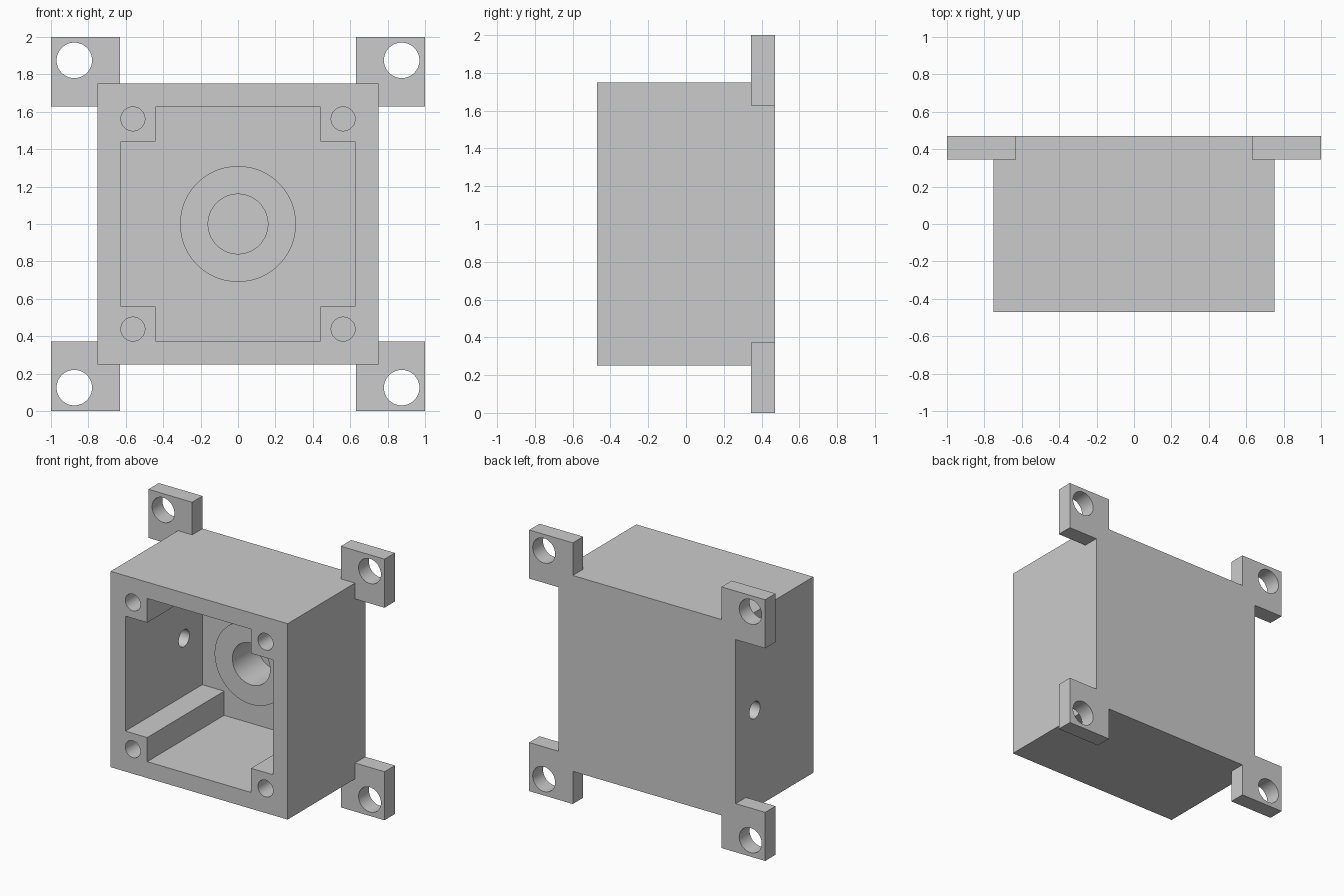
import bpy, bmesh, math

if "Cube" in bpy.data.objects:
    bpy.data.objects.remove(bpy.data.objects["Cube"])

BACK, FRONT, FLOOR = 0.47, -0.47, 0.46


def rect(x0, x1, z0, z1):
    return [(x0, z0), (x1, z0), (x1, z1), (x0, z1)]


def circle(x, z, r, n=48):
    return [(x + r * math.cos(2 * math.pi * i / n),
             z + r * math.sin(2 * math.pi * i / n)) for i in range(n)]


def prisms(name, outlines, a, b, along_x=False):
    """Extrude closed outlines from a to b along y (or x)."""
    bm = bmesh.new()
    for pts in outlines:
        place = (lambda u, v, d: (d, u, v)) if along_x else (lambda u, v, d: (u, d, v))
        face = bm.faces.new([bm.verts.new(place(u, v, a)) for u, v in pts])
        res = bmesh.ops.extrude_face_region(bm, geom=[face])
        verts = [g for g in res["geom"] if isinstance(g, bmesh.types.BMVert)]
        vec = (b - a, 0, 0) if along_x else (0, b - a, 0)
        bmesh.ops.translate(bm, verts=verts, vec=vec)
    bmesh.ops.recalc_face_normals(bm, faces=bm.faces)
    mesh = bpy.data.meshes.new(name)
    bm.to_mesh(mesh)
    bm.free()
    obj = bpy.data.objects.new(name, mesh)
    bpy.context.collection.objects.link(obj)
    return obj


def combine(target, tool, operation):
    mod = target.modifiers.new(operation.lower(), "BOOLEAN")
    mod.operation, mod.solver, mod.object = operation, "EXACT", tool
    bpy.context.view_layer.objects.active = target
    bpy.ops.object.modifier_apply(modifier=mod.name)
    bpy.data.objects.remove(tool)


corners = [(sx, sz) for sx in (-1, 1) for sz in (-1, 1)]

# Box body
housing = prisms("housing", [rect(-0.75, 0.75, 0.25, 1.75)], FRONT, BACK)

# Cross-shaped cavity that leaves a post in each corner
w, p = 0.625, 0.44
quarter = [(w, p), (p, p), (p, w)]
cross = []
for i, (sx, sz) in enumerate([(1, 1), (-1, 1), (-1, -1), (1, -1)]):
    pts = quarter if i % 2 == 0 else quarter[::-1]
    cross += [(sx * x, 1 + sz * z) for x, z in pts]
combine(housing, prisms("cavity_cutter", [cross], FRONT - 0.1, FLOOR), "DIFFERENCE")

# Round boss on the back wall
combine(housing, prisms("boss", [circle(0, 1, 0.31, 64)], 0.16, 0.465), "UNION")

# Mounting tabs
tabs = [rect(*sorted((sx * 0.63, sx)), *sorted((1 + sz * 0.628, 1 + sz)))
        for sx, sz in corners]
combine(housing, prisms("tabs", tabs, 0.345, BACK), "UNION")

# Boss bore, post screw holes, tab holes and side wall hole
combine(housing, prisms("bore_cutter", [circle(0, 1, 0.16)], 0, FLOOR), "DIFFERENCE")
screws = [circle(sx * 0.562, 1 + sz * 0.562, 0.064) for sx, sz in corners]
combine(housing, prisms("screw_cutter", screws, FRONT - 0.1, 0.03), "DIFFERENCE")
bolts = [circle(sx * 0.875, 1 + sz * 0.875, 0.095) for sx, sz in corners]
combine(housing, prisms("bolt_cutter", bolts, 0.2, 0.6), "DIFFERENCE")
combine(housing, prisms("side_cutter", [circle(0.24, 1, 0.065)], -0.85, -0.5, True),
        "DIFFERENCE")

# Smooth round walls, sharp edges
bpy.ops.object.select_all(action="DESELECT")
housing.select_set(True)
bpy.context.view_layer.objects.active = housing
bpy.ops.object.shade_smooth_by_angle(angle=math.radians(30))
